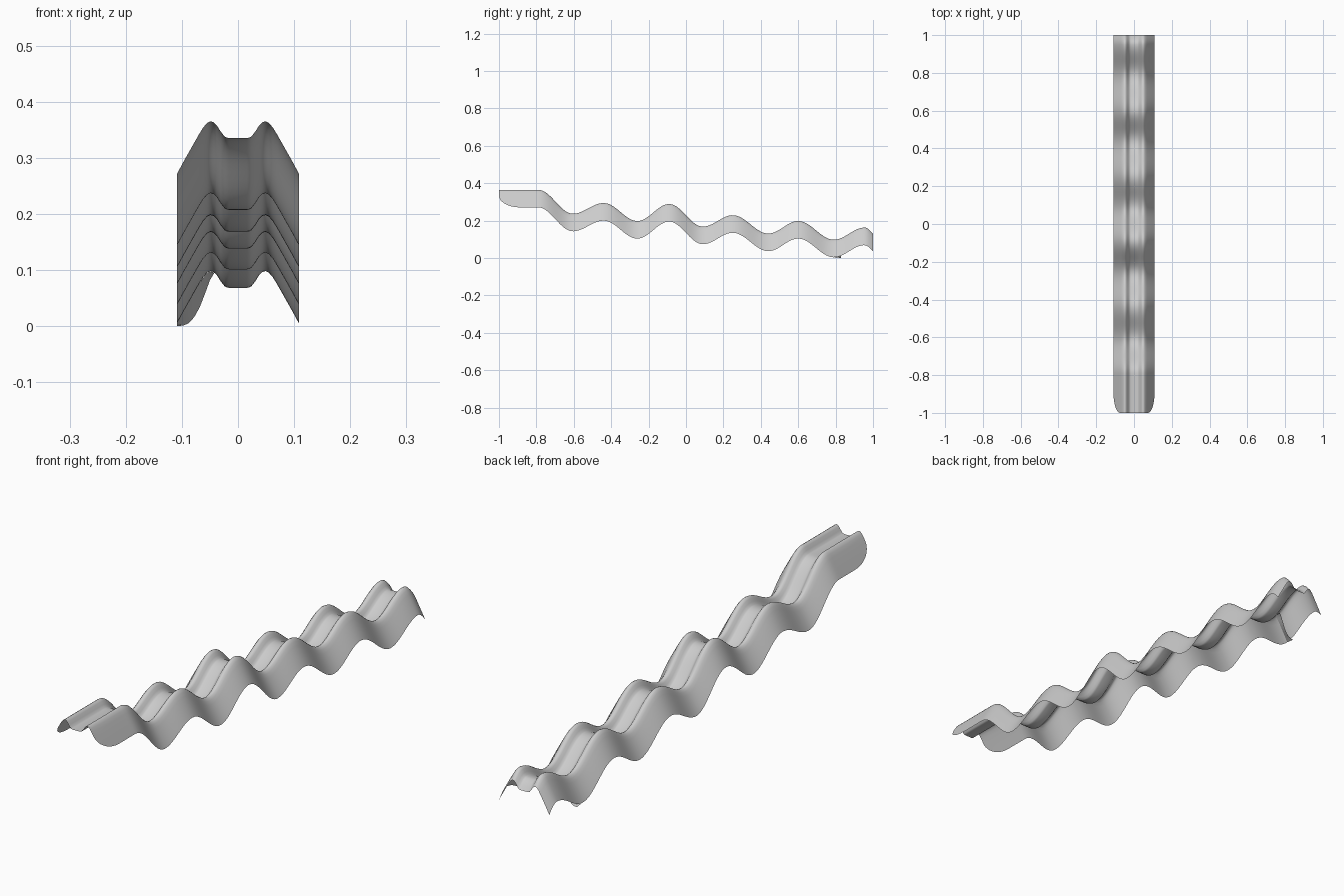
import bpy, math

if "Cube" in bpy.data.objects:
    bpy.data.objects.remove(bpy.data.objects["Cube"])

# Half cross-section of the channel: (x, drop below the crest)
PROFILE = [(0, -.030), (.016, -.030), (.020, -.029), (.024, -.027), (.031, -.018),
           (.038, -.007), (.043, -.002), (.049, 0), (.055, -.003), (.062, -.011),
           (.070, -.024), (.083, -.047), (.096, -.070), (.109, -.094)]
# Crest line along the run: high and low points (y, z)
WAVE = [(-1, .365), (-.79, .365), (-.605, .237), (-.44, .294), (-.26, .198),
        (-.09, .289), (.09, .168), (.25, .229), (.44, .131), (.60, .198),
        (.79, .098), (.955, .163), (1.04, .10)]


def lerp_profile(x):
    x = abs(x)
    for (x0, z0), (x1, z1) in zip(PROFILE, PROFILE[1:]):
        if x <= x1:
            return z0 + (z1 - z0) * (x - x0) / (x1 - x0)
    return PROFILE[-1][1]


def crest(y):
    for (y0, z0), (y1, z1) in zip(WAVE, WAVE[1:]):
        if y <= y1:
            t = (y - y0) / (y1 - y0)
            return z0 + (z1 - z0) * (1 - math.cos(math.pi * t)) / 2
    return WAVE[-1][1]


def half_width(y):
    # rounded skirt corners at the front end
    t = min(1, (y + 1) / .11)
    return .074 + .035 * math.sqrt(max(0, 1 - (1 - t) ** 2))


def grid_object(name, rows):
    n = len(rows[0])
    verts = [v for row in rows for v in row]
    faces = [(j * n + i, j * n + i + 1, (j + 1) * n + i + 1, (j + 1) * n + i)
             for j in range(len(rows) - 1) for i in range(n - 1)]
    mesh = bpy.data.meshes.new(name)
    mesh.from_pydata(verts, [], faces)
    mesh.shade_smooth()
    obj = bpy.data.objects.new(name, mesh)
    bpy.context.collection.objects.link(obj)
    return obj


# Wavy channel sheet
xs = [-x for x, _ in reversed(PROFILE[1:])] + [x for x, _ in PROFILE]
ys = [-1 + .11 * (k / 10) ** 2 for k in range(10)]
ys += [-.89 + 1.89 * k / 150 for k in range(151)]
rows = []
for y in ys:
    w, row = half_width(y), []
    for x in xs:
        if abs(x) > .055:
            x = math.copysign(.055 + (abs(x) - .055) * (w - .055) / .054, x)
        row.append((x, y, crest(y) + lerp_profile(x)))
    rows.append(row)
grid_object("wavy_channel", rows)

# Small curled lip under the left skirt near the back end
LIP = [(-.109, 0), (-.098, .001), (-.088, .005), (-.078, .016), (-.068, .034),
       (-.058, .060), (-.050, .082), (-.042, .095)]
upper = [(x, .795, crest(.795) + lerp_profile(x)) for x, _ in LIP]
lower = [(x, .83, z) for x, z in LIP]
grid_object("skirt_lip", [upper, lower])
